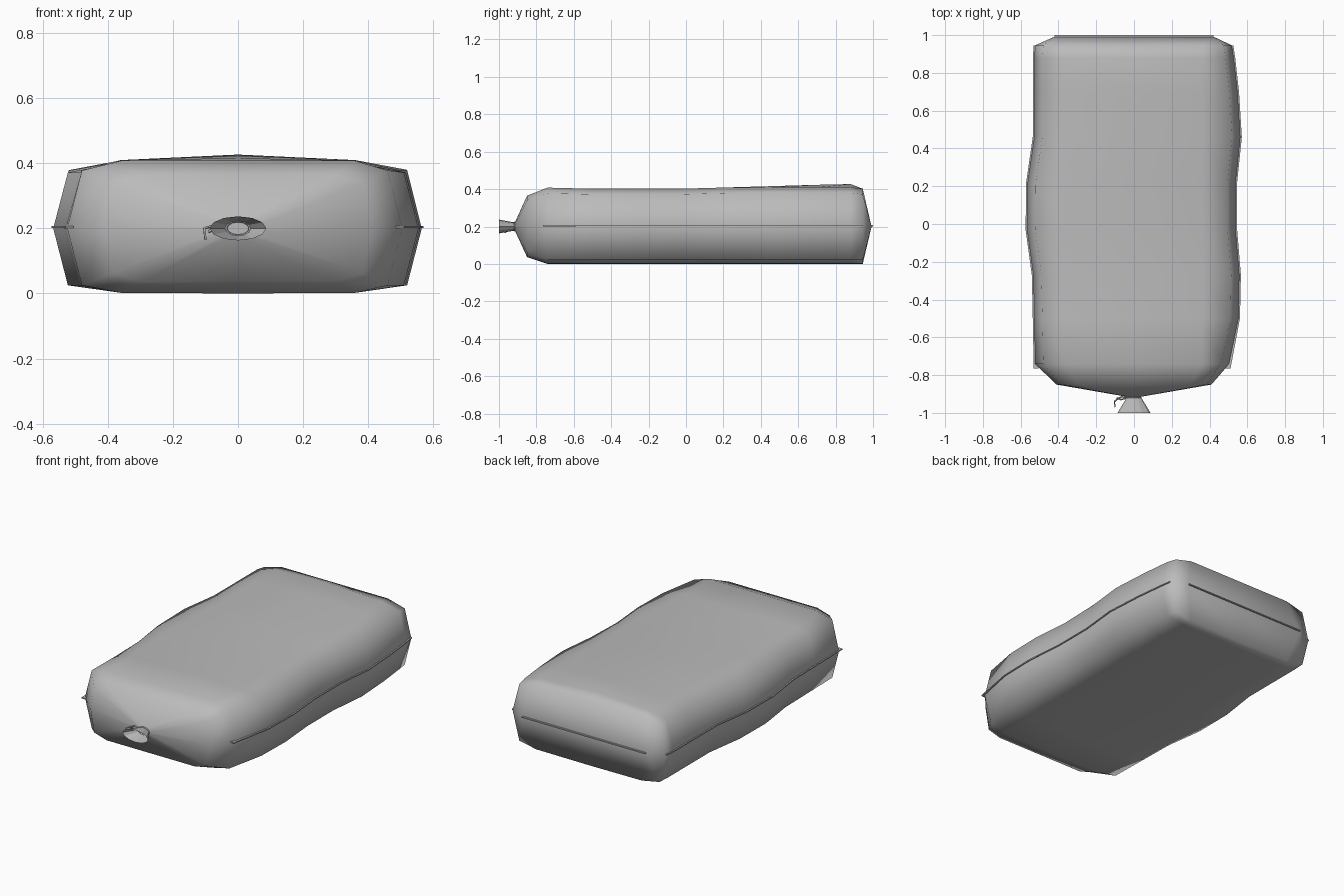
import bpy, bmesh, math

if "Cube" in bpy.data.objects:
    bpy.data.objects.remove(bpy.data.objects["Cube"])

cloth = bpy.data.materials.new("sack_grey")
cloth.diffuse_color = (0.5, 0.5, 0.5, 1)
cloth.use_nodes = True
cloth.node_tree.nodes["Principled BSDF"].inputs["Base Color"].default_value = cloth.diffuse_color


def add_mesh(name, verts, faces, smooth=True):
    me = bpy.data.meshes.new(name)
    me.from_pydata(verts, [], faces)
    bm = bmesh.new()
    bm.from_mesh(me)
    bmesh.ops.recalc_face_normals(bm, faces=bm.faces)
    bm.to_mesh(me)
    bm.free()
    me.materials.append(cloth)
    for p in me.polygons:
        p.use_smooth = smooth
    ob = bpy.data.objects.new(name, me)
    bpy.context.collection.objects.link(ob)
    return ob


# Sack stations: y, left half width, right half width, top height at centre
stations = [
    (-0.74, 0.525, 0.505, 0.408), (-0.50, 0.53, 0.555, 0.402),
    (-0.27, 0.535, 0.56, 0.402), (-0.03, 0.568, 0.54, 0.402),
    (0.22, 0.565, 0.54, 0.409), (0.46, 0.53, 0.565, 0.416),
    (0.70, 0.53, 0.55, 0.423), (0.88, 0.53, 0.53, 0.427),
    (0.945, 0.525, 0.52, 0.402)]


def section(y, l, r, top):
    """Ten-sided cross-section, starting at the right seam."""
    hi = min(top, 0.41)
    return [(r, y, 0.2), (r - 0.045, y, hi - 0.03), (0.36, y, hi), (0, y, top),
            (-0.36, y, hi), (-l + 0.045, y, hi - 0.03), (-l, y, 0.2),
            (-l + 0.045, y, 0.025), (-0.36, y, 0.002), (0, y, 0),
            (0.36, y, 0.002), (r - 0.045, y, 0.025)]


N = 12


def oval(y, rx, rz):
    return [(rx * math.cos(i * math.tau / N), y, 0.2 + rz * math.sin(i * math.tau / N))
            for i in range(N)]


def bridge(count):
    return [(k * N + i, k * N + (i + 1) % N, (k + 1) * N + (i + 1) % N, (k + 1) * N + i)
            for k in range(count - 1) for i in range(N)]


# Sack body: gathered front, wavy sides, wedge-shaped sewn back
shoulder = [(0.41, 0.2), (0.385, 0.34), (0.30, 0.365), (0, 0.365)]
upper = shoulder + [(-x, z) for x, z in shoulder[2::-1]]
lower = [(x, 0.402 - z) for x, z in upper[5:0:-1]]
rings = [oval(-0.915, 0.035, 0.021), [(x, -0.85, z) for x, z in upper + lower]]
rings += [section(*s) for s in stations]
verts = [v for ring in rings for v in ring]
faces = bridge(len(rings))
b, m = (len(rings) - 1) * N, len(verts)
verts += [(0.42, 0.992, 0.2), (0, 0.992, 0.2), (-0.42, 0.992, 0.2)]
faces += [(b, b + 1, m), (b + 1, b + 2, m), (b + 2, b + 3, m + 1, m),
          (b + 3, b + 4, m + 2, m + 1), (b + 4, b + 5, m + 2), (b + 5, b + 6, m + 2),
          (b + 6, b + 7, m + 2), (b + 7, b + 8, m + 2), (b + 8, b + 9, m + 1, m + 2),
          (b + 9, b + 10, m, m + 1), (b + 10, b + 11, m), (b + 11, b, m)]
add_mesh("sack_body", verts, faces)

# Flared mouth beyond the tie, closed at the neck
add_mesh("sack_mouth", oval(-0.913, 0.035, 0.021) + oval(-1.0, 0.087, 0.037),
         bridge(2) + [tuple(range(N))], smooth=False)


def seam(name, inner, outer):
    """Thin raised strip between two parallel paths."""
    n = len(inner)
    vs = [(x, y, 0.2 + dz) for dz in (0.001, 0.008) for path in (inner, outer) for x, y in path]
    fs = []
    for i in range(n - 1):
        for p, q in ((0, 1), (1, 3), (3, 2), (2, 0)):
            fs.append((p * n + i, p * n + i + 1, q * n + i + 1, q * n + i))
    for i in (0, n - 1):
        fs.append((i, n + i, 3 * n + i, 2 * n + i))
    add_mesh(name, vs, fs, smooth=False)


# Seams along both sides and the back
for name, side, col in (("left_seam", -1, 1), ("right_seam", 1, 2)):
    path = [(side * s[col], s[0]) for s in stations]
    path[0] = (path[0][0], -0.765)
    seam(name, [(x - side * 0.02, y) for x, y in path],
         [(x + side * 0.006, y) for x, y in path])
seam("back_seam", [(-0.42, 0.97), (0, 0.97), (0.42, 0.97)],
     [(-0.42, 1.0), (0, 1.0), (0.42, 1.0)])


# Tie string: wrap around the neck and a loose end
def string(name, pts, closed=False):
    cu = bpy.data.curves.new(name, 'CURVE')
    cu.dimensions = '3D'
    cu.bevel_depth = 0.004
    cu.bevel_resolution = 0
    sp = cu.splines.new('POLY')
    sp.points.add(len(pts) - 1)
    for p, co in zip(sp.points, pts):
        p.co = (*co, 1)
    sp.use_cyclic_u = closed
    cu.materials.append(cloth)
    bpy.context.collection.objects.link(bpy.data.objects.new(name, cu))


string("tie_wrap", oval(-0.918, 0.037, 0.023), True)
string("tie_end", [(-0.036, -0.918, 0.208), (-0.065, -0.915, 0.212), (-0.085, -0.925, 0.205),
                   (-0.104, -0.94, 0.20), (-0.10, -0.968, 0.166)])
string("tie_loop", [(-0.036, -0.92, 0.20), (-0.07, -0.93, 0.20), (-0.09, -0.92, 0.19)])
